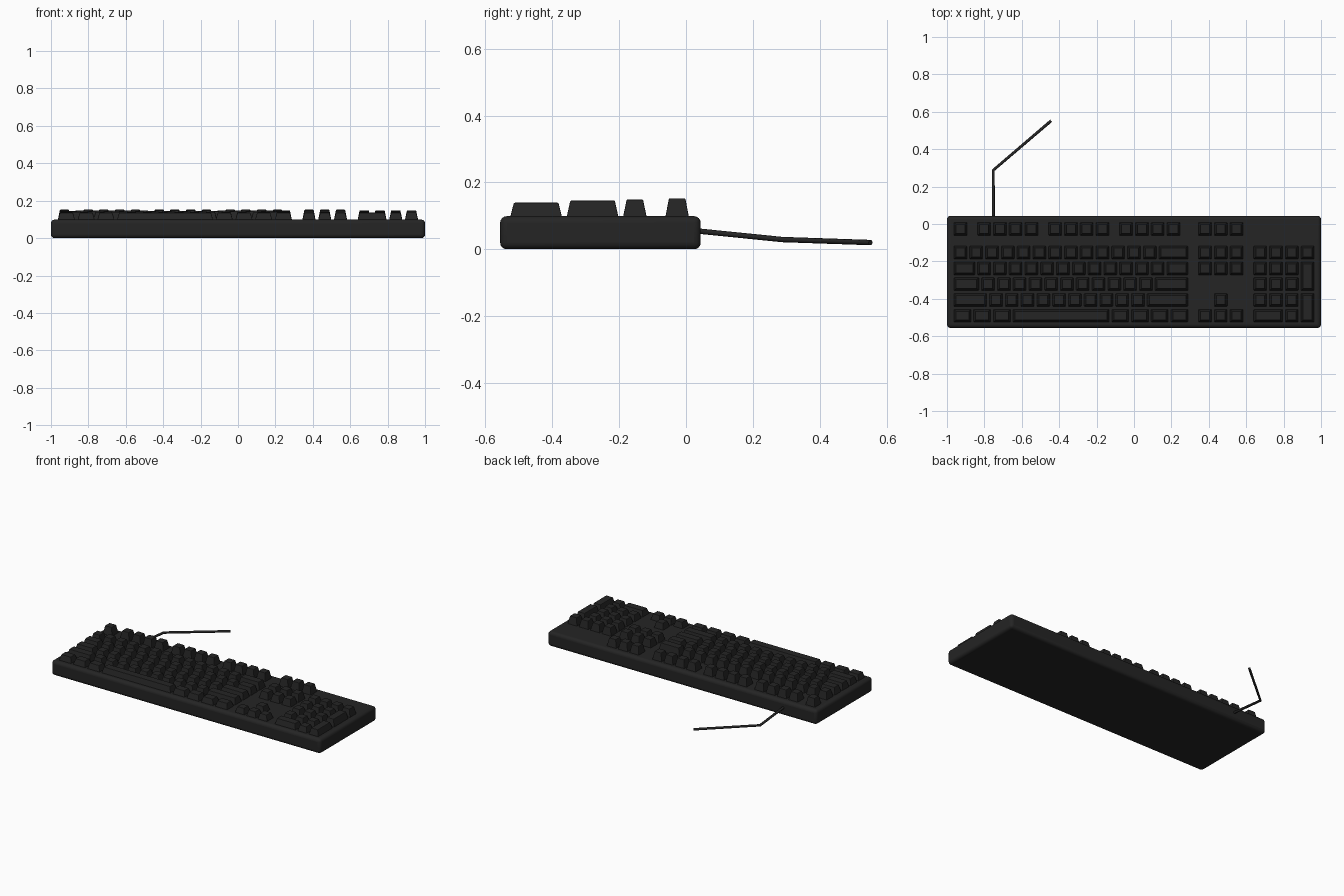
import bpy, bmesh

if "Cube" in bpy.data.objects:
    bpy.data.objects.remove(bpy.data.objects["Cube"])

U = 1.94 / 23            # one key unit
X0 = -0.97               # left edge of the key field
GAP, INSET = 0.0135, 0.011
ROW_Y = [-0.0265] + [-0.153 - U * i for i in range(5)]
ROW_TOP = [0.152 - 0.0032 * i for i in range(6)]
BASE_Z = 0.096

plastic = bpy.data.materials.new("black_plastic")
plastic.diffuse_color = (0.018, 0.018, 0.018, 1)
plastic.use_nodes = True
plastic.node_tree.nodes["Principled BSDF"].inputs["Base Color"].default_value = plastic.diffuse_color


def make_object(name, bm):
    mesh = bpy.data.meshes.new(name)
    bm.to_mesh(mesh)
    bm.free()
    ob = bpy.data.objects.new(name, mesh)
    bpy.context.collection.objects.link(ob)
    mesh.materials.append(plastic)
    return ob


def add_bevel(ob, width, segments):
    b = ob.modifiers.new("bevel", 'BEVEL')
    b.width, b.segments, b.limit_method = width, segments, 'ANGLE'


def smooth(ob):
    bpy.ops.object.select_all(action='DESELECT')
    ob.select_set(True)
    bpy.context.view_layer.objects.active = ob
    bpy.ops.object.shade_smooth_by_angle(angle=0.6)


def add_key(bm, row, start, width=1, tall=1):
    # tapered keycap; tall keys reach down into the next row
    x0, x1 = X0 + start * U + GAP / 2, X0 + (start + width) * U - GAP / 2
    y1 = ROW_Y[row] + U / 2 - GAP / 2
    y0 = ROW_Y[row] - U * (tall - 0.5) + GAP / 2
    rings = []
    for d, z in ((0, BASE_Z), (INSET, ROW_TOP[row])):
        rings.append([bm.verts.new(p) for p in (
            (x0 + d, y0 + d, z), (x1 - d, y0 + d, z),
            (x1 - d, y1 - d, z), (x0 + d, y1 - d, z))])
    lo, hi = rings
    bm.faces.new(lo[::-1])
    bm.faces.new(hi)
    for i in range(4):
        j = (i + 1) % 4
        bm.faces.new((lo[i], lo[j], hi[j], hi[i]))


def key_block(name, keys):
    bm = bmesh.new()
    for k in keys:
        add_key(bm, *k)
    add_bevel(make_object(name, bm), 0.003, 2)


def run(row, start, widths):
    keys = []
    for w in widths:
        keys.append((row, start, w))
        start += w
    return keys


# Case
bm = bmesh.new()
bmesh.ops.create_cube(bm, size=1)
for v in bm.verts:
    v.co = (v.co.x * 2, v.co.y * 0.6 - 0.256, (v.co.z + 0.5) * 0.099)
case = make_object("case", bm)
add_bevel(case, 0.02, 4)
smooth(case)

# Function row
key_block("function_keys", [(0, 0)] + [k for s in (1.5, 6, 10.5) for k in run(0, s, [1] * 4)])

# Main typing block
key_block("main_keys",
          run(1, 0, [1] * 13 + [2]) +
          run(2, 0, [1.5] + [1] * 12 + [1.5]) +
          run(3, 0, [1.75] + [1] * 11 + [2.25]) +
          run(4, 0, [2.25] + [1] * 10 + [2.75]) +
          run(5, 0, [1.25] * 3 + [6.25] + [1.25] * 4))

# Navigation and arrow keys
key_block("navigation_keys", [k for r in (0, 1, 2) for k in run(r, 15.5, [1] * 3)])
key_block("arrow_keys", [(4, 16.5)] + run(5, 15.5, [1] * 3))

# Number pad
key_block("number_pad_keys",
          run(1, 19, [1] * 4) + [k for r in (2, 3, 4) for k in run(r, 19, [1] * 3)] +
          run(5, 19, [2, 1]) + [(2, 22, 1, 2), (4, 22, 1, 2)])

# Cable
curve = bpy.data.curves.new("cable", 'CURVE')
curve.dimensions = '3D'
curve.bevel_depth = 0.008
curve.bevel_resolution = 2
curve.use_fill_caps = True
path = [(-0.752, 0.03, 0.055), (-0.752, 0.288, 0.029), (-0.443, 0.552, 0.02)]
spline = curve.splines.new('POLY')
spline.points.add(len(path) - 1)
for p, co in zip(spline.points, path):
    p.co = (*co, 1)
curve.materials.append(plastic)
cable = bpy.data.objects.new("cable", curve)
bpy.context.collection.objects.link(cable)
